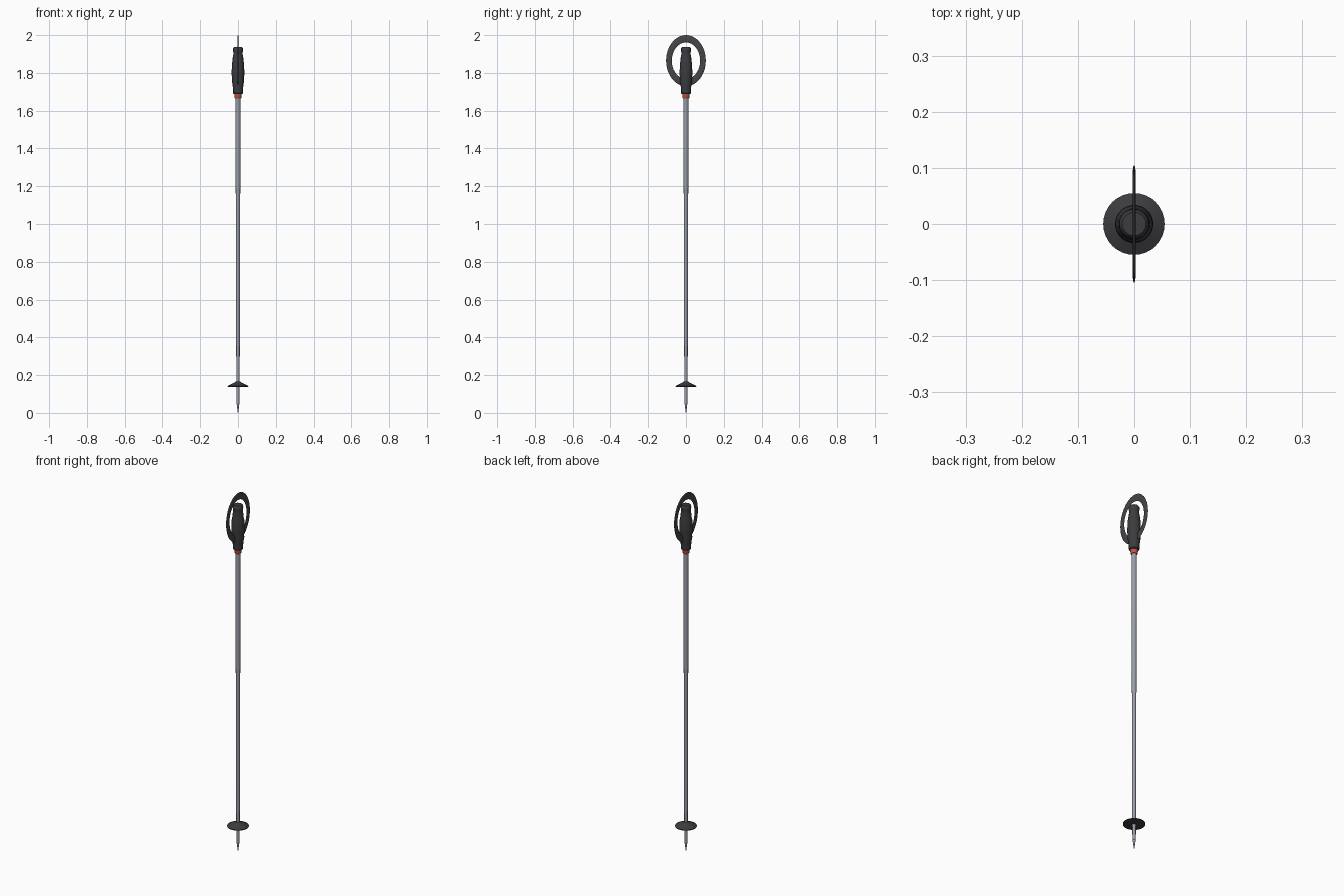
import bpy, math

if "Cube" in bpy.data.objects:
    bpy.data.objects.remove(bpy.data.objects["Cube"])

def material(name, rgb):
    m = bpy.data.materials.new(name)
    m.diffuse_color = (*rgb, 1)
    m.use_nodes = True
    m.node_tree.nodes["Principled BSDF"].inputs["Base Color"].default_value = m.diffuse_color
    return m

RUBBER = material("rubber", (0.045, 0.045, 0.05))
METAL = material("metal", (0.32, 0.34, 0.39))
RED = material("red", (0.6, 0.09, 0.05))
STRAP = material("webbing", (0.06, 0.06, 0.065))

def finish(obj, name, mat, angle=35):
    obj.name = name
    obj.data.materials.append(mat)
    bpy.ops.object.select_all(action='DESELECT')
    obj.select_set(True)
    bpy.context.view_layer.objects.active = obj
    bpy.ops.object.shade_smooth_by_angle(angle=math.radians(angle))
    return obj

def lathe(name, profile, mat, sides=32):
    """Spin (radius, z) points, listed bottom to top, around the z axis."""
    verts, faces = [], []
    for r, z in profile:
        for i in range(sides):
            a = math.tau * i / sides
            verts.append((r * math.cos(a), r * math.sin(a), z))
    for k in range(len(profile) - 1):
        for i in range(sides):
            j = (i + 1) % sides
            b, t = k * sides, (k + 1) * sides
            faces.append((b + i, b + j, t + j, t + i))
    last = (len(profile) - 1) * sides
    faces.append(tuple(reversed(range(sides))))
    faces.append(tuple(last + i for i in range(sides)))
    me = bpy.data.meshes.new(name)
    me.from_pydata(verts, [], faces)
    obj = bpy.data.objects.new(name, me)
    bpy.context.collection.objects.link(obj)
    return finish(obj, name, mat)

# Tapered shaft and pointed tip
lathe("shaft", [(0.0085, 0.05), (0.0135, 1.68)], METAL)
lathe("tip", [(0.001, 0.0), (0.0075, 0.05), (0.0085, 0.056)], METAL)

# Snow basket: shallow cone with a hub
lathe("basket", [(0.05, 0.137), (0.055, 0.139), (0.055, 0.143), (0.035, 0.153),
                 (0.016, 0.162), (0.012, 0.167)], RUBBER)

# Red collar below the handle
lathe("collar", [(0.016, 1.665), (0.018, 1.668), (0.019, 1.692)], RED)

# Handle with shallow finger swells
lathe("grip", [(0.022, 1.688), (0.026, 1.693), (0.026, 1.71), (0.028, 1.73),
               (0.032, 1.755), (0.031, 1.77), (0.034, 1.795), (0.034, 1.81),
               (0.032, 1.825), (0.033, 1.845), (0.029, 1.865), (0.028, 1.88),
               (0.025, 1.895), (0.025, 1.91), (0.027, 1.92), (0.026, 1.93),
               (0.021, 1.936)], RUBBER)

# Flat oval wrist strap standing in the yz plane
bpy.ops.mesh.primitive_torus_add(major_segments=48, minor_segments=12,
                                 major_radius=0.09, minor_radius=0.015,
                                 location=(0, 0, 1.865), rotation=(0, math.pi / 2, 0))
strap = bpy.context.object
strap.scale = (0.135 / 0.105, 1, 0.17)
bpy.ops.object.transform_apply(location=False, rotation=True, scale=True)
finish(strap, "wrist_strap", STRAP, 60)
